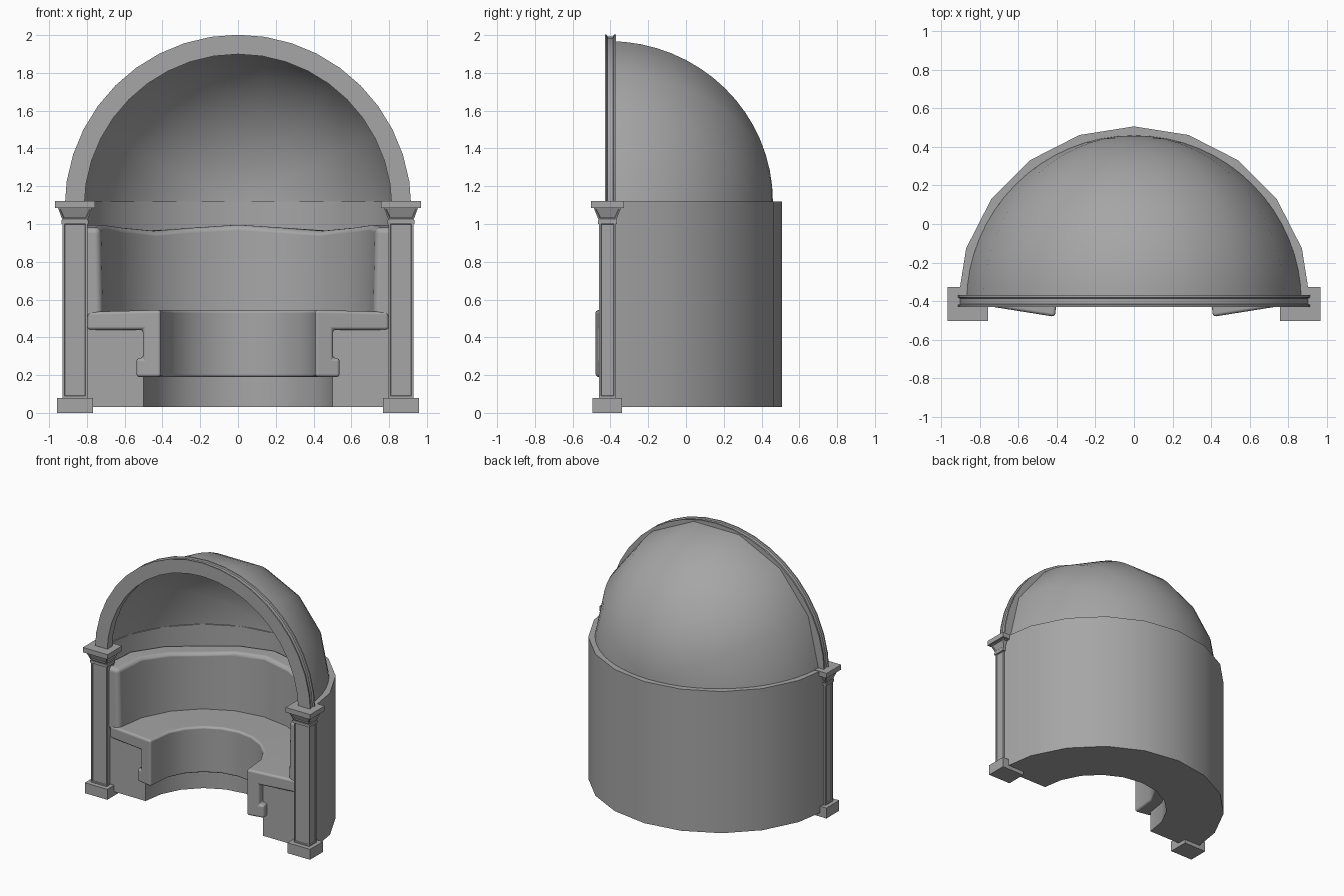
import bpy
import bmesh
from math import sin, cos, pi, atan2, radians
from mathutils import Matrix

cube = bpy.data.objects.get("Cube")
if cube:
    bpy.data.objects.remove(cube)

CY = -0.41          # y of the centre of the half round plan
SPRING = 1.12       # height where wall and columns end

stone = bpy.data.materials.new("grey_stone")
stone.use_nodes = True
grey = (0.38, 0.38, 0.38, 1)
stone.diffuse_color = grey
stone.node_tree.nodes["Principled BSDF"].inputs["Base Color"].default_value = grey


def finish(name, bm, smooth=None, bevel=0):
    bmesh.ops.remove_doubles(bm, verts=bm.verts, dist=0.0001)
    bmesh.ops.recalc_face_normals(bm, faces=bm.faces)
    mesh = bpy.data.meshes.new(name)
    bm.to_mesh(mesh)
    bm.free()
    mesh.materials.append(stone)
    ob = bpy.data.objects.new(name, mesh)
    bpy.context.collection.objects.link(ob)
    if bevel:
        mod = ob.modifiers.new("soft_edges", "BEVEL")
        mod.width = bevel
        mod.segments = 4
        mod.limit_method = "ANGLE"
        mod.angle_limit = radians(40)
        mod.harden_normals = True
        mesh.shade_smooth()
    elif smooth:
        mesh.shade_smooth()
        mesh.set_sharp_from_angle(angle=radians(smooth))
    return ob


def sweep(profile, steps, place, closed=True):
    """Turn a profile through half a circle; place(p, t) gives the point."""
    bm = bmesh.new()
    rings = [[bm.verts.new(place(p, pi * i / steps)) for p in profile]
             for i in range(steps + 1)]
    n = len(profile)
    for a, b in zip(rings, rings[1:]):
        for j in range(n if closed else n - 1):
            k = (j + 1) % n
            bm.faces.new((a[j], a[k], b[k], b[j]))
    if closed:
        bm.faces.new(rings[0])
        bm.faces.new(rings[-1])
    return bm


def upright(p, t):
    return (p[0] * cos(t), CY + p[0] * sin(t), p[1])


def rect(r0, r1, z0, z1):
    return [(r0, z0), (r1, z0), (r1, z1), (r0, z1)]


# Curved wall and the solid base under the seat
finish("curved_wall", sweep(rect(0.87, 0.917, 0.03, SPRING), 10, upright), 30)
finish("bench_base", sweep(rect(0.5, 0.872, 0.03, 0.45), 10, upright), 30)

# Seat cushion with a lip hanging over the front; its ends bulge forward
seat = [(0.41, 0.19), (0.54, 0.19), (0.54, 0.29), (0.505, 0.29), (0.505, 0.44),
        (0.8, 0.44), (0.8, 0.535), (0.41, 0.545)]
bm = sweep(seat, 10, upright)
for v in bm.verts:
    if v.co.y < CY + 0.001:
        v.co.y -= max(0.01, 0.07 * (0.78 - abs(v.co.x)) / 0.36)
finish("seat_cushion", bm, bevel=0.018)

# Back cushion, its top edge gently waved
bm = sweep([(0.72, 0.5), (0.868, 0.5), (0.868, 0.98), (0.73, 0.98)], 10, upright)
for v in bm.verts:
    if v.co.z > 0.9:
        v.co.z += 0.016 * cos(5 * atan2(v.co.x, v.co.y - CY))
    if v.co.y < CY + 0.001:
        v.co.y -= 0.01
finish("back_cushion", bm, bevel=0.03)

# Quarter sphere roof, with its pole at the back
R = 0.87
dome = [(R * cos(a), CY + R * sin(a)) for a in (pi / 2 * i / 16 for i in range(17))]
finish("half_dome", sweep(dome, 7, lambda p, t: (p[0] * cos(t), p[1], SPRING + p[0] * sin(t)),
                          closed=False), 40)

# Front arch with a channel around its outside
arch = [(0.815, -0.43), (0.918, -0.43), (0.918, -0.42), (0.908, -0.416), (0.908, -0.386),
        (0.918, -0.382), (0.918, -0.37), (0.815, -0.37)]
finish("front_arch", sweep(arch, 20, lambda p, t: (p[0] * cos(t), p[1], 1.084 + p[0] * sin(t))), 25)


# Columns
def add_block(bm, x, z0, z1, low, high, panel=0):
    """Four sided block from half sizes low to high, optionally with sunk panels."""
    part = bmesh.ops.create_cube(bm, size=2)["verts"]
    for v in part:
        hx, hy = high if v.co.z > 0 else low
        v.co = (x + v.co.x * hx, -0.416 + v.co.y * hy, z1 if v.co.z > 0 else z0)
    if panel:
        bm.normal_update()
        sides = [f for f in {f for v in part for f in v.link_faces} if abs(f.normal.z) < 0.9]
        bmesh.ops.inset_individual(bm, faces=sides, thickness=panel)
        bmesh.ops.inset_individual(bm, faces=sides, thickness=0.004, depth=-0.006)


for side, x in (("left", 0.863), ("right", -0.863)):
    parts = {
        "column_base": (0, 0.08, (0.096, 0.078), (0.096, 0.078)),
        "column_shaft": (0.08, 1.01, (0.066, 0.044), (0.066, 0.044), 0.013),
        "column_neck": (1.0, 1.02, (0.072, 0.05), (0.072, 0.05)),
        "column_capital": (1.02, 1.085, (0.066, 0.046), (0.09, 0.072), 0.012),
        "column_top": (1.085, SPRING + 0.003, (0.105, 0.088), (0.105, 0.088)),
    }
    for name, spec in parts.items():
        bm = bmesh.new()
        add_block(bm, x, *spec)
        finish(side + "_" + name, bm)
